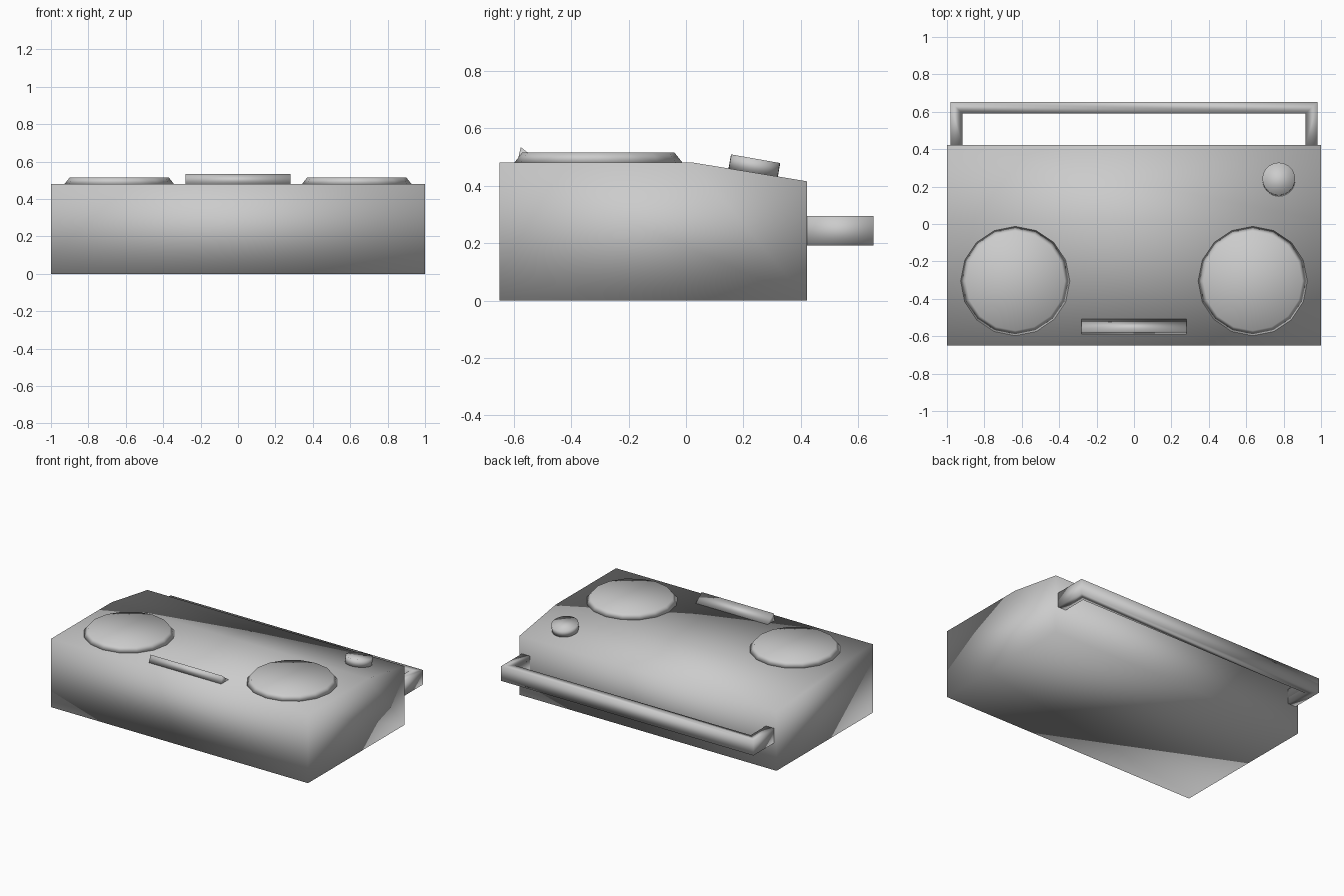
import bpy, bmesh, math
from mathutils import Matrix

if "Cube" in bpy.data.objects:
    bpy.data.objects.remove(bpy.data.objects["Cube"])


def finish(name, bm):
    bmesh.ops.recalc_face_normals(bm, faces=bm.faces)
    mesh = bpy.data.meshes.new(name)
    bm.to_mesh(mesh)
    bm.free()
    mesh.shade_smooth()
    obj = bpy.data.objects.new(name, mesh)
    bpy.context.collection.objects.link(obj)
    return obj


def prism(name, points, vec):
    """Extrude a closed outline along vec."""
    bm = bmesh.new()
    face = bm.faces.new([bm.verts.new(p) for p in points])
    ext = bmesh.ops.extrude_face_region(bm, geom=[face], use_keep_orig=True)
    new = [v for v in ext["geom"] if isinstance(v, bmesh.types.BMVert)]
    bmesh.ops.translate(bm, verts=new, vec=vec)
    return finish(name, bm)


def disc(name, sides, r1, r2, depth, matrix):
    bm = bmesh.new()
    bmesh.ops.create_cone(bm, cap_ends=True, segments=sides, radius1=r1,
                          radius2=r2, depth=depth, matrix=matrix)
    return finish(name, bm)


# Body: box with the rear part of the deck sloping down
body_profile = [(-0.65, 0), (0.422, 0), (0.422, 0.415), (0.02, 0.481), (-0.65, 0.481)]
prism("body", [(-1, y, z) for y, z in body_profile], (2, 0, 0))

# Pair of speakers with chamfered rims
for side, label in ((-1, "left"), (1, "right")):
    disc(f"speaker_{label}", 16, 0.292, 0.265, 0.034,
         Matrix.Translation((side * 0.635, -0.305, 0.498)))

# Wedge-shaped control bar between the speakers
wedge = [(-0.588, 0.479), (-0.505, 0.479), (-0.575, 0.534)]
prism("control_bar", [(-0.28, y, z) for y, z in wedge], (0.56, 0, 0))

# Dial standing square to the sloped deck
disc("dial", 32, 0.087, 0.087, 0.05,
     Matrix.Translation((0.774, 0.238, 0.469)) @ Matrix.Rotation(math.radians(-10), 4, 'X'))

# Carry handle: flat U around the back
half = [(0.982, 0.42), (0.982, 0.653), (-0.982, 0.653), (-0.982, 0.42),
        (-0.918, 0.42), (-0.918, 0.592), (0.918, 0.592), (0.918, 0.42)]
prism("carry_handle", [(x, y, 0.191) for x, y in half], (0, 0, 0.103))
